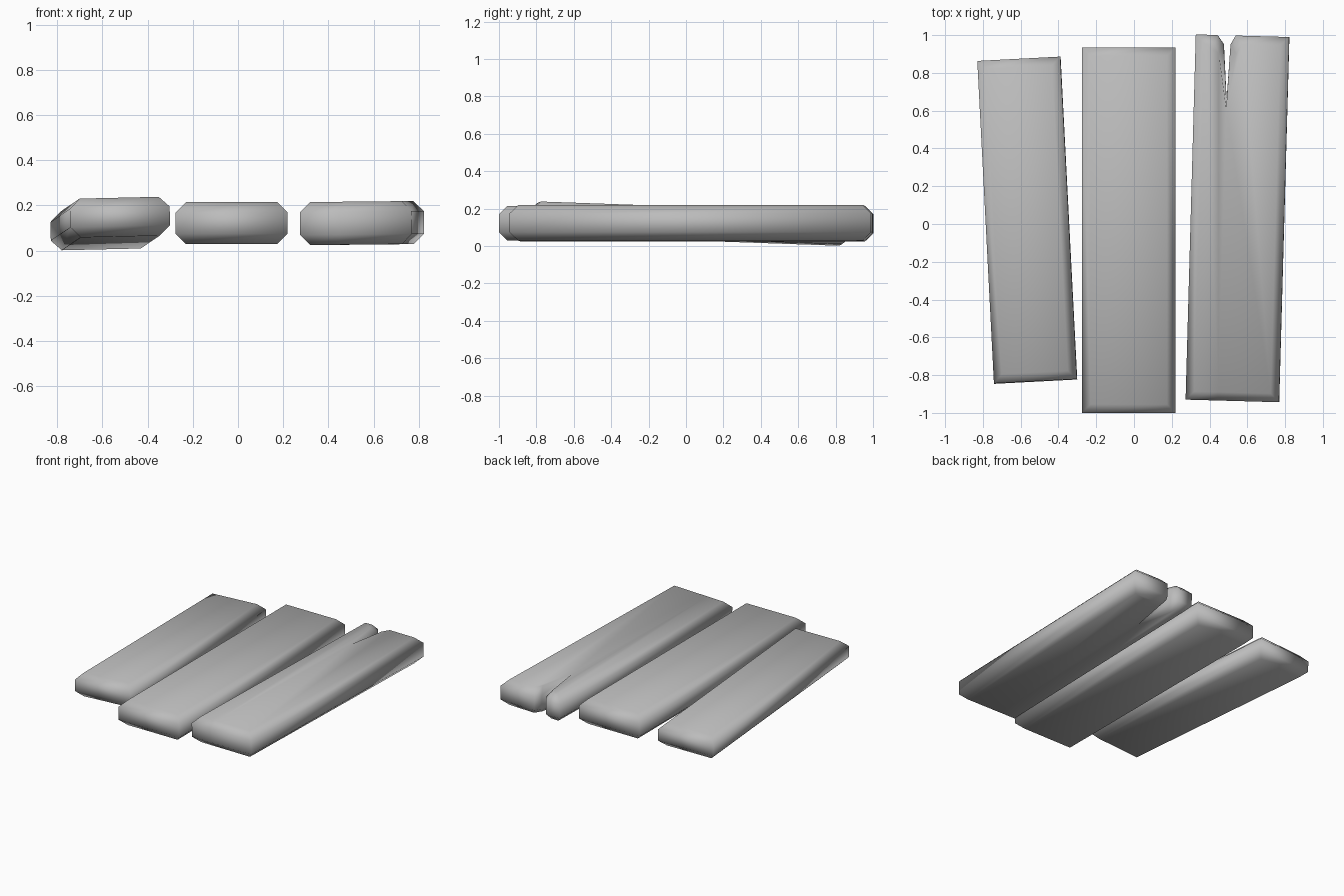
import bpy
import bmesh
from math import radians

cube = bpy.data.objects.get("Cube")
if cube:
    bpy.data.objects.remove(cube, do_unlink=True)

GREY = (0.5, 0.5, 0.5)
grey = bpy.data.materials.new("plank grey")
grey.use_nodes = True
grey.diffuse_color = (*GREY, 1)
grey.node_tree.nodes["Principled BSDF"].inputs["Base Color"].default_value = (*GREY, 1)

EDGE = 0.045  # width of the chamfer round the top and bottom


def rectangle(width, length):
    x, y = width / 2, length / 2
    return [(-x, -y), (x, -y), (x, y), (-x, y)]


def plank(name, outline, inner, thickness, location, rotation, caps):
    """Stack four rings of the outline: chamfered bottom, straight sides, chamfered top."""
    bm = bmesh.new()
    h = thickness / 2
    levels = [(inner, -h), (outline, EDGE - h), (outline, h - EDGE), (inner, h)]
    rings = [[bm.verts.new((x, y, z)) for x, y in ring] for ring, z in levels]
    n = len(outline)
    for low, high in zip(rings, rings[1:]):
        for i in range(n):
            j = (i + 1) % n
            bm.faces.new((low[i], low[j], high[j], high[i]))
    for cap in caps:
        bm.faces.new([rings[-1][i] for i in cap])
        bm.faces.new([rings[0][i] for i in reversed(cap)])
    for face in bm.faces:
        face.smooth = True
    mesh = bpy.data.meshes.new(name)
    bm.to_mesh(mesh)
    bm.free()
    mesh.materials.append(grey)
    obj = bpy.data.objects.new(name, mesh)
    obj.location = location
    obj.rotation_euler = [radians(a) for a in rotation]
    bpy.context.collection.objects.link(obj)


def plain_plank(name, width, length, thickness, location, rotation=(0, 0, 0)):
    plank(name, rectangle(width, length), rectangle(width - 2 * EDGE, length - 2 * EDGE),
          thickness, location, rotation, [(0, 1, 2, 3)])


plain_plank("middle_plank", 0.495, 1.935, 0.185, (-0.028, -0.032, 0.122))
plain_plank("right_plank", 0.44, 1.71, 0.172, (-0.565, 0.02, 0.12), (-2, -1.3, 3))

# Split plank: a narrow notch runs in from the back, with a seam ahead of it
W, L = 0.2475, 0.967
outer = [(-W, -L), (-0.075, -L), (W, -L), (W, L), (-0.036, L), (-0.062, 0.92),
         (-0.075, 0.62), (-0.098, 0.92), (-0.133, L), (-W, L)]
w, l = W - EDGE, L - EDGE
inner = [(-w, -l), (-0.075, -l), (w, -l), (w, l), (0.0, l), (-0.03, 0.87),
         (-0.075, 0.58), (-0.122, 0.87), (-0.145, l), (-w, l)]
plank("left_split_plank", outer, inner, 0.19, (0.548, 0.03, 0.122), (0, -0.6, -1.6),
      [(0, 1, 6, 7, 8, 9), (1, 2, 3, 4, 5, 6)])
